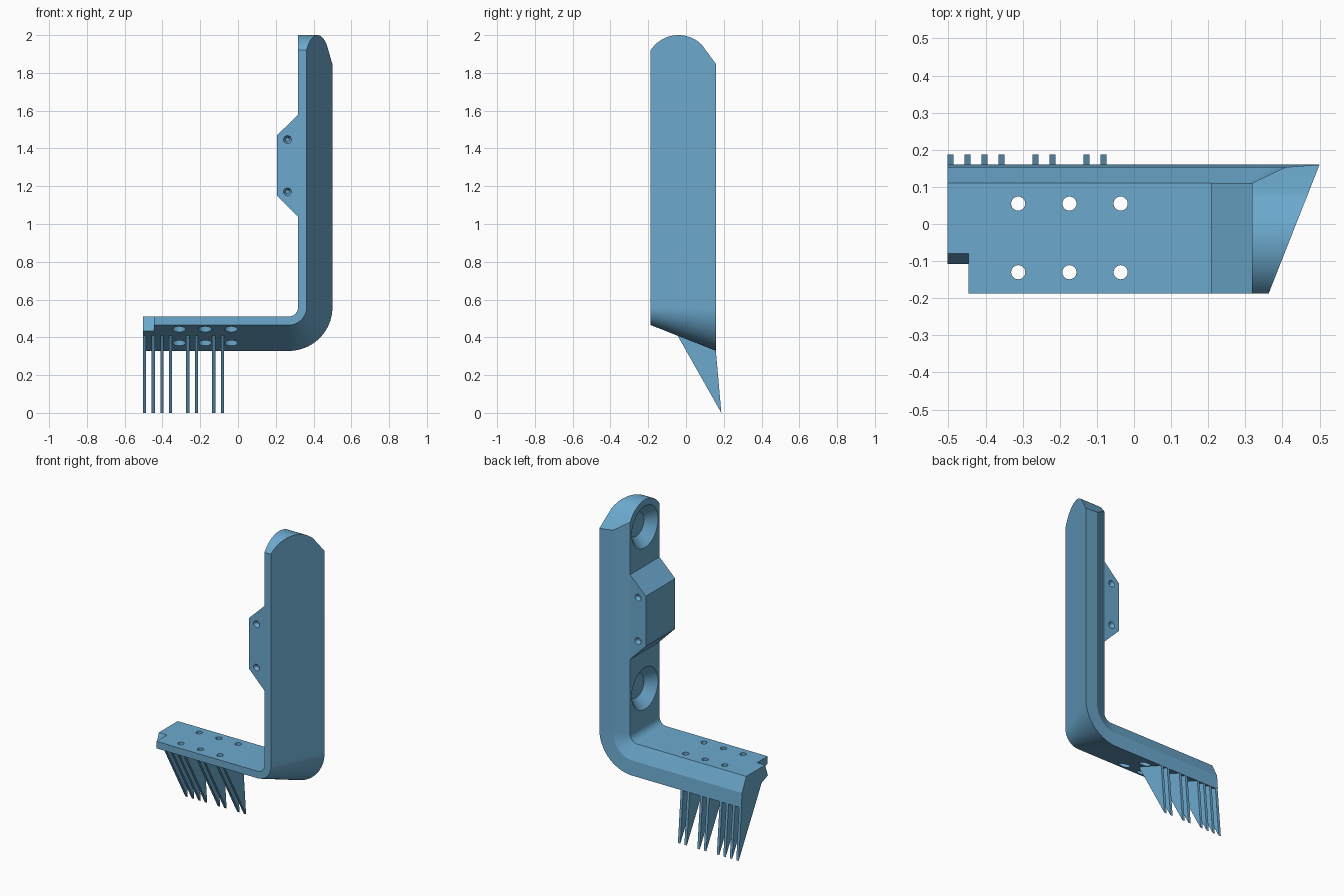
import bpy, bmesh
from math import sin, cos, pi, radians
from mathutils import Matrix

if "Cube" in bpy.data.objects:
    bpy.data.objects.remove(bpy.data.objects["Cube"])

FRONT, BACK = -0.187, 0.16
LEFT = -0.503

blue = bpy.data.materials.new("blue")
blue.diffuse_color = (0.15, 0.40, 0.62, 1)
blue.use_nodes = True
blue.node_tree.nodes["Principled BSDF"].inputs["Base Color"].default_value = blue.diffuse_color


def make_object(name, bm):
    bmesh.ops.recalc_face_normals(bm, faces=bm.faces[:])
    mesh = bpy.data.meshes.new(name)
    bm.to_mesh(mesh)
    bm.free()
    mesh.materials.append(blue)
    obj = bpy.data.objects.new(name, mesh)
    bpy.context.collection.objects.link(obj)
    return obj


def loft(name, rings):
    """Closed solid through a list of equal-sized rings of points."""
    bm = bmesh.new()
    vs = [[bm.verts.new(p) for p in ring] for ring in rings]
    n = len(vs[0])
    for a, b in zip(vs, vs[1:]):
        for i in range(n):
            j = (i + 1) % n
            bm.faces.new((a[i], a[j], b[j], b[i]))
    bm.faces.new(vs[0])
    bm.faces.new(vs[-1])
    return make_object(name, bm)


def prism_x(name, yz, x0, x1):
    return loft(name, [[(x, y, z) for y, z in yz] for x in (x0, x1)])


def prism_y(name, xz, y0, y1):
    return loft(name, [[(x, y, z) for x, z in xz] for y in (y0, y1)])


def cone(name, loc, r1, r2, depth, axis=None, angle=90, segs=32):
    bm = bmesh.new()
    rot = Matrix.Rotation(radians(angle), 4, axis) if axis else Matrix()
    bmesh.ops.create_cone(bm, cap_ends=True, segments=segs, radius1=r1, radius2=r2,
                          depth=depth, matrix=Matrix.Translation(loc) @ rot)
    return make_object(name, bm)


def boolean(target, tool, operation='DIFFERENCE'):
    mod = target.modifiers.new("bool", 'BOOLEAN')
    mod.operation, mod.object, mod.solver = operation, tool, 'EXACT'
    bpy.context.view_layer.objects.active = target
    bpy.ops.object.modifier_apply(modifier=mod.name)
    bpy.data.objects.remove(tool)


# L-shaped bracket: wedge section (depth, y) swept round a concentric bend
section = [(0, FRONT), (0.045, FRONT), (0.182, BACK), (0.09, 0.153), (0, 0.11)]
cx, cz, r = 0.268, 0.56, 0.05
rings = [[(LEFT, y, cz - r - d) for d, y in section]]
for i in range(25):
    a = pi / 2 * i / 24
    rings.append([(cx + (r + d) * sin(a), y, cz - (r + d) * cos(a)) for d, y in section])
rings.append([(cx + r + d, y, 2.05) for d, y in section])
bracket = loft("bracket", rings)

# Mounting boss on the inner face
boss = prism_y("boss", [(0.34, 1.60), (0.32, 1.58), (0.207, 1.47),
                        (0.207, 1.15), (0.32, 1.035), (0.34, 1.015)], FRONT, 0.11)
boolean(bracket, boss, 'UNION')

# Rounded top end with a sloping rear corner
arc = []
for i in range(29):
    t = radians(-57 + 102 * i / 28)
    arc.append((-0.04 + 0.175 * sin(t), 1.825 + 0.175 * cos(t)))
top = [(-0.4, arc[0][1] - 0.3)] + arc + [(BACK, 1.845), (0.4, 1.5), (0.4, 2.3), (-0.4, 2.3)]
boolean(bracket, prism_x("top_cut", top, 0.1, 0.7))

# Corner notch at the free end of the foot
notch = [(-0.3, 0.6), (-0.0476, 0.6), (-0.08, 0.51), (-0.107, 0.435), (-0.1376, 0.35), (-0.3, 0.35)]
boolean(bracket, prism_x("notch_cut", notch, -0.6, -0.446))

# Screw holes through the foot, counterbored from below
for x in (-0.312, -0.174, -0.036):
    for y in (-0.13, 0.055):
        boolean(bracket, cone("screw_cut", (x, y, 0.42), 0.019, 0.019, 0.4))
        boolean(bracket, cone("bore_cut", (x, y, 0.375), 0.035, 0.035, 0.2))

# Blind tapered holes on both sides of the boss
for z in (1.17, 1.447):
    for y, angle in ((FRONT, -90), (0.11, 90)):
        boolean(bracket, cone("pin_cut", (0.262, y, z), 0.032, 0.01, 0.05, 'X', angle, 24))

# Conical sockets in the inner face
for z in (0.795, 1.827):
    boolean(bracket, cone("socket_cut", (0.338, -0.04, z), 0.152, 0.075, 0.08, 'Y', 90, 48))

bpy.ops.object.select_all(action='DESELECT')
bracket.select_set(True)
bpy.context.view_layer.objects.active = bracket
bpy.ops.object.shade_smooth_by_angle(angle=radians(15))

# Thin triangular teeth under the foot
for slot in (0, 1, 2, 3, 5, 6, 8, 9):
    x = LEFT + slot * 0.0458
    prism_x("tooth", [(-0.045, 0.41), (0.12, 0.36), (0.157, 0.34), (0.187, 0.0)], x, x + 0.017)
